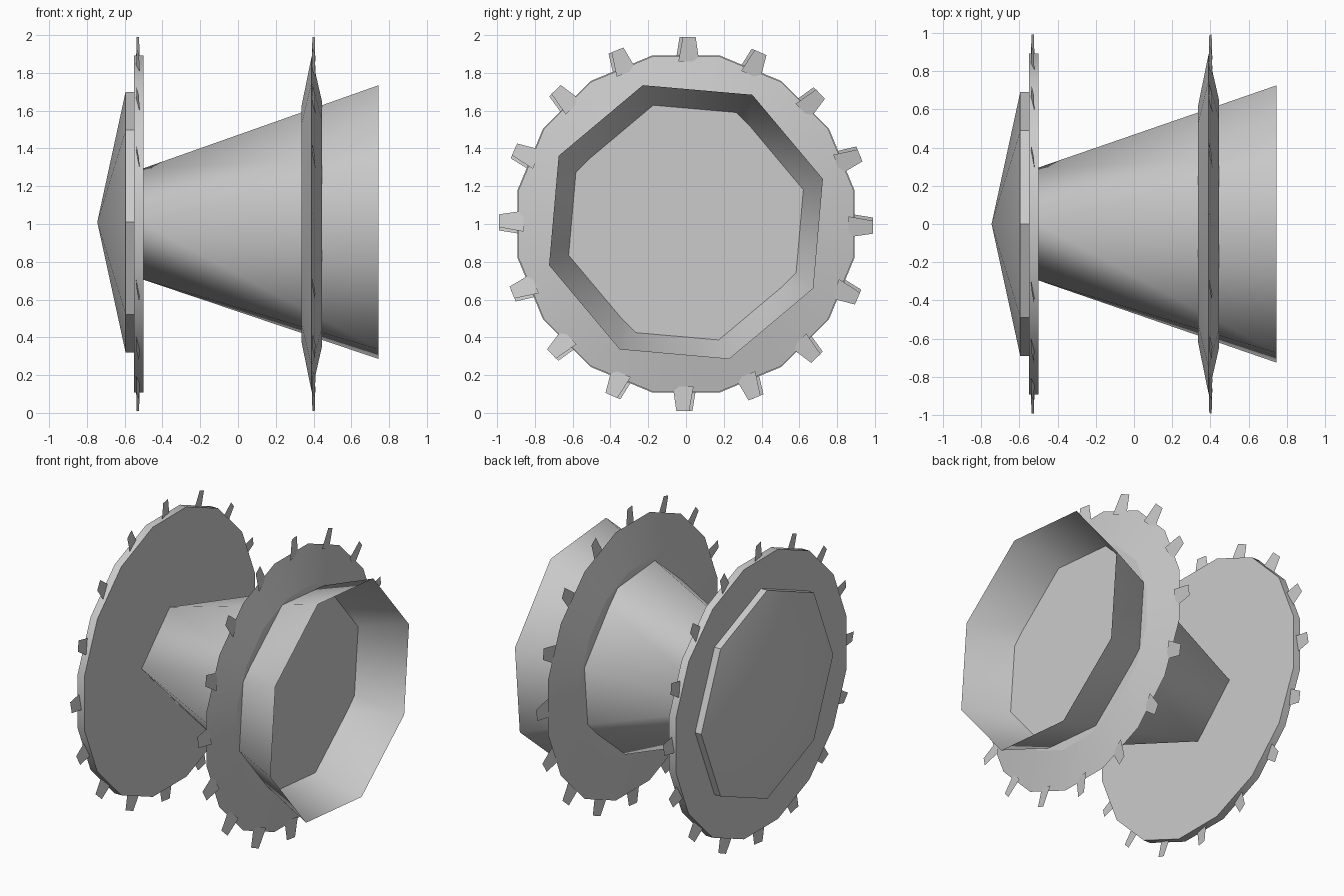
import bpy
from math import sin, cos, radians

if "Cube" in bpy.data.objects:
    bpy.data.objects.remove(bpy.data.objects["Cube"])


def make(name, verts, faces, angle=30):
    mesh = bpy.data.meshes.new(name)
    mesh.from_pydata(verts, [], faces)
    mesh.update()
    ob = bpy.data.objects.new(name, mesh)
    bpy.context.collection.objects.link(ob)
    bpy.ops.object.select_all(action='DESELECT')
    ob.select_set(True)
    bpy.context.view_layer.objects.active = ob
    bpy.ops.object.shade_smooth_by_angle(angle=radians(angle))
    return ob


def ring(x, r, n, phase, zc):
    return [(x, r * cos(radians(phase + 360 * i / n)), zc + r * sin(radians(phase + 360 * i / n)))
            for i in range(n)]


def turned(name, profile, n, phase, zc, apex=None):
    """Turn (x, radius) points around the x axis, closed at both ends."""
    verts, faces = [], []
    for x, r in profile:
        verts += ring(x, r, n, phase, zc)
    for k in range(len(profile) - 1):
        for i in range(n):
            j = (i + 1) % n
            faces.append((k * n + i, (k + 1) * n + i, (k + 1) * n + j, k * n + j))
    last = (len(profile) - 1) * n
    faces.append(tuple(range(last, last + n)))
    if apex is None:
        faces.append(tuple(reversed(range(n))))
    else:
        verts.append((apex, 0, zc))
        a = len(verts) - 1
        faces += [(a, i, (i + 1) % n) for i in range(n)]
    return make(name, verts, faces)


def teeth(name, x, turn):
    """Sixteen thin tapered blades, each slightly twisted."""
    verts, faces = [], []
    for k in range(16):
        a = radians(90 + turn + 22.5 * k)
        for t, r in ((-0.055, 0.86), (0.055, 0.86), (0.034, 0.99), (-0.034, 0.99)):
            verts.append((x + 0.18 * t, r * cos(a) - t * sin(a), 1 + r * sin(a) + t * cos(a)))
        faces.append(tuple(range(4 * k, 4 * k + 4)))
    return make(name, verts, faces)


# Left end: shallow pointed cap and flat toothed disc
turned("pointed_cap", [(-0.595, 0.69), (-0.54, 0.69)], 8, 0, 1.01, apex=-0.745)
turned("left_disc", [(-0.55, 0.91), (-0.5, 0.91)], 16, 11.25, 1.0)
teeth("left_teeth", -0.53, 0)

# Right toothed disc, tapering to a thin rim
turned("right_disc", [(0.335, 0.63), (0.39, 0.905), (0.445, 0.66)], 16, 11.25, 1.0)
teeth("right_teeth", 0.40, -1)

# Open cone: four-sided narrow end widening to an octagon
verts = ring(-0.5, 0.295, 4, 0, 1.0) + ring(0.745, 0.76, 8, 17.5, 1.01)
faces = []
for k in range(4):
    n = (k + 1) % 4
    low, high = 4 + 2 * k, 5 + 2 * k
    faces.append((k, 4 + (2 * k - 1) % 8, low))
    faces.append((k, low, high, n))
make("open_cone", verts, faces, 60)
